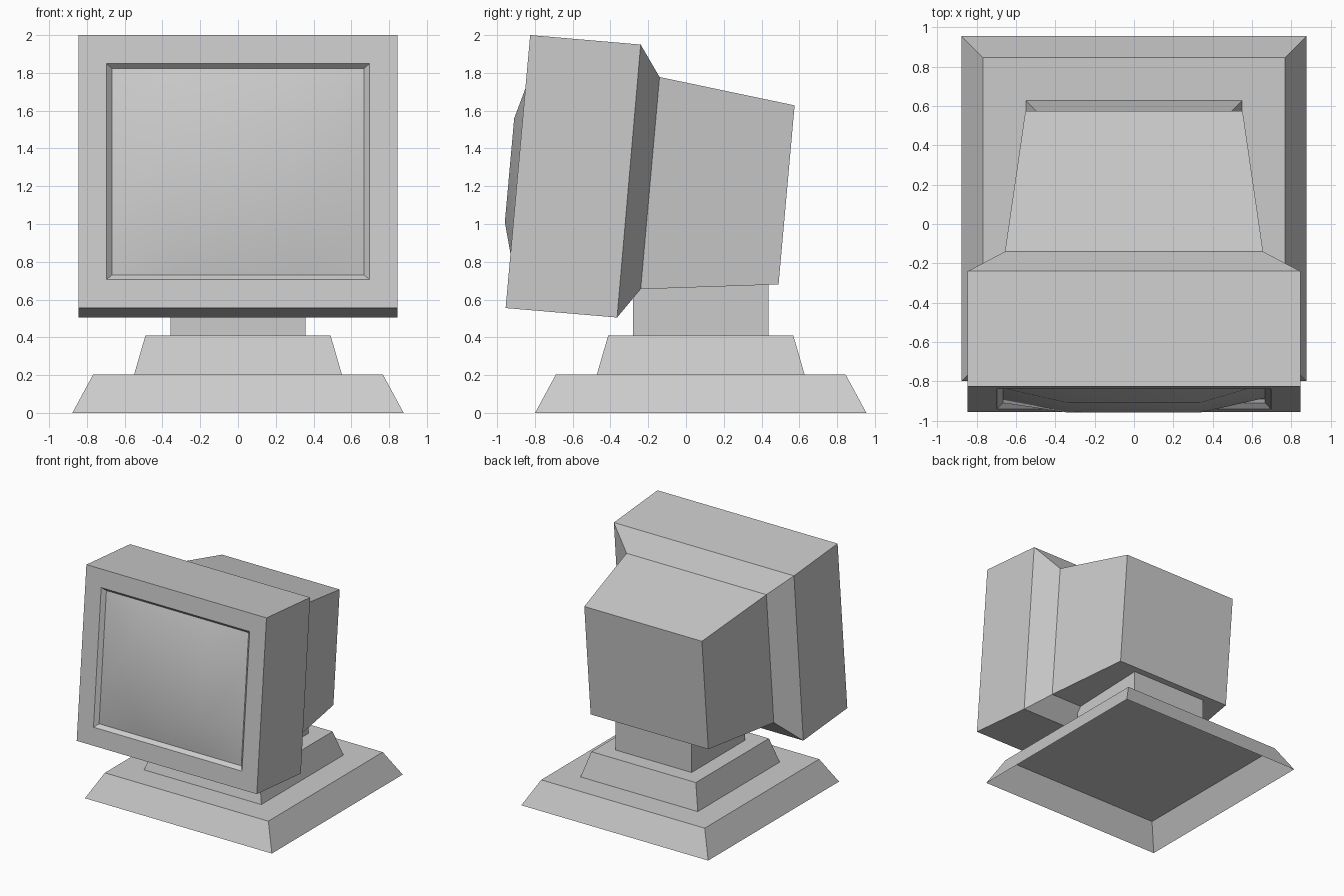
import bpy, bmesh

if "Cube" in bpy.data.objects:
    bpy.data.objects.remove(bpy.data.objects["Cube"])


def make_object(name, bm, smooth=False):
    mesh = bpy.data.meshes.new(name)
    for f in bm.faces:
        f.smooth = smooth
    bm.to_mesh(mesh)
    bm.free()
    obj = bpy.data.objects.new(name, mesh)
    bpy.context.collection.objects.link(obj)
    return obj


def loft(name, rings):
    """Skin four-sided rings (half width, (y, z), (y, z)); cap only the last."""
    bm = bmesh.new()
    loops = [[bm.verts.new(p) for p in
              ((-w, *a), (w, *a), (w, *b), (-w, *b))] for w, a, b in rings]
    for lo, hi in zip(loops, loops[1:]):
        for i in range(4):
            j = (i + 1) % 4
            bm.faces.new((lo[i], lo[j], hi[j], hi[i]))
    bm.faces.new(loops[-1])
    bmesh.ops.recalc_face_normals(bm, faces=bm.faces)
    return make_object(name, bm)


def tier(name, z0, z1, half0, half1, yc=0.078):
    """Tapered square block of the stand, open underneath."""
    return loft(name, [(h, (yc - h, z), (yc + h, z))
                       for h, z in ((half0, z0), (half1, z1))])


def tilted(z, out=0.0):
    """(y, z) on the leaning front plane, pushed forward by out."""
    return (-0.955 + 0.09 * (z - 0.555) - out, z)


# Stand: hollow foot, upper step and neck
tier("foot", 0.0, 0.203, 0.877, 0.767)
tier("foot_step", 0.203, 0.41, 0.55, 0.49)
tier("neck", 0.41, 0.69, 0.358, 0.358)

# Monitor case: recessed screen rim, bezel, front box, shoulder, rear housing
loft("monitor_case", [
    (0.667, tilted(0.73, -0.03), tilted(1.822, -0.03)),
    (0.697, tilted(0.705), tilted(1.85)),
    (0.845, (-0.955, 0.555), (-0.825, 2.0)),
    (0.845, (-0.365, 0.505), (-0.24, 1.95)),
    (0.656, (-0.24, 0.655), (-0.14, 1.778)),
    (0.552, (0.49, 0.68), (0.575, 1.628)),
])

# Bulging glass screen: coarse grid with a raised middle
bm = bmesh.new()
xs = (-0.667, -0.333, 0.333, 0.667)
zs = (0.73, 1.01, 1.56, 1.822)
grid = [[bm.verts.new((x, *tilted(z, 0.045 if i in (1, 2) and j in (1, 2) else -0.03)))
         for i, x in enumerate(xs)] for j, z in enumerate(zs)]
for j in range(3):
    for i in range(3):
        bm.faces.new((grid[j][i], grid[j][i + 1], grid[j + 1][i + 1], grid[j + 1][i]))
make_object("screen", bm, smooth=True)
